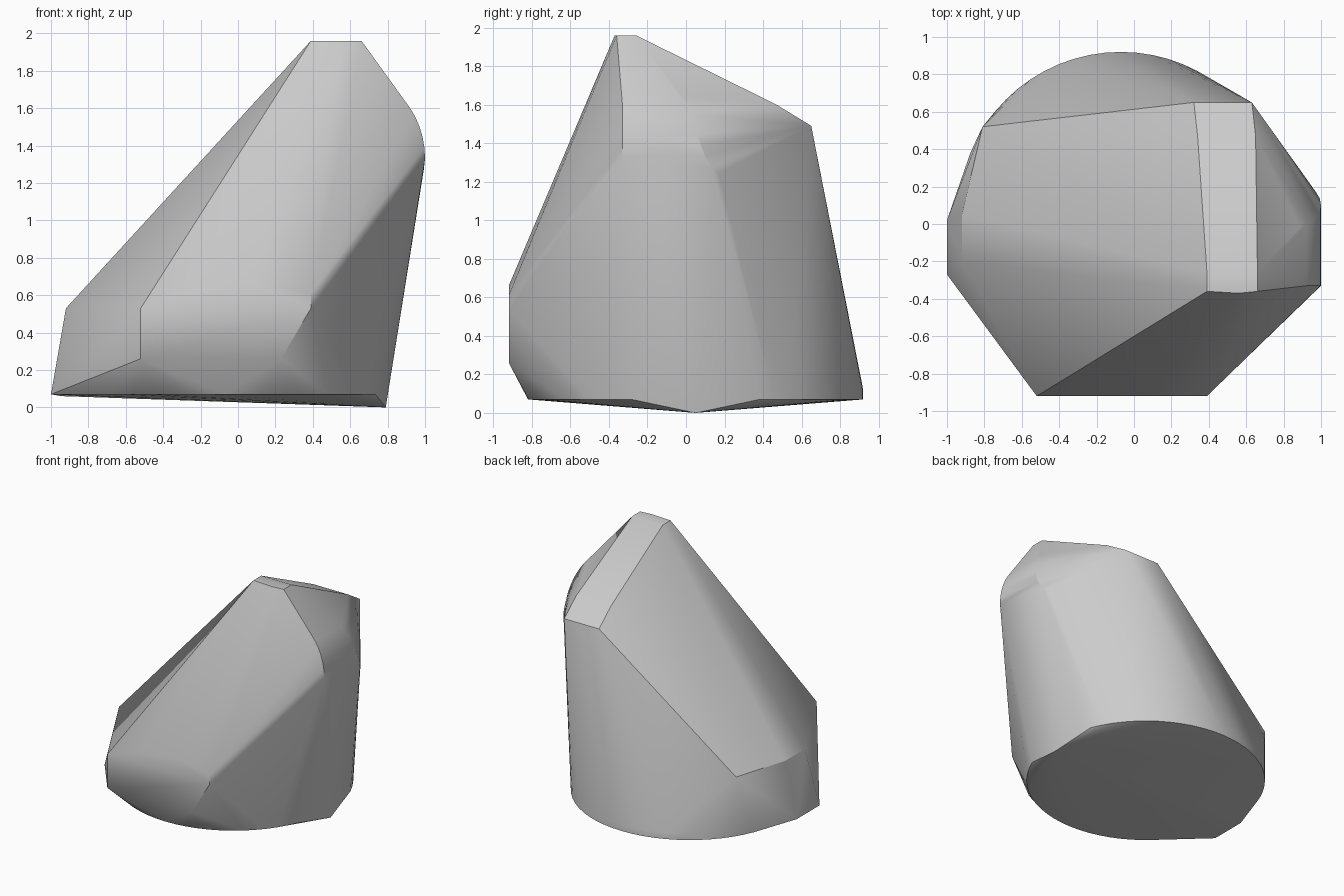
import bpy
import bmesh
from math import cos, sin, radians, pi
from mathutils import Vector

default_cube = bpy.data.objects.get("Cube")
if default_cube:
    bpy.data.objects.remove(default_cube, do_unlink=True)


def make_material(name, value):
    material = bpy.data.materials.new(name)
    material.use_nodes = True
    colour = (value, value, value, 1.0)
    material.diffuse_color = colour
    material.node_tree.nodes["Principled BSDF"].inputs["Base Color"].default_value = colour
    return material


def ring(centre, radius, height, count, keep):
    """Points of a horizontal circle that satisfy the keep rule."""
    points = []
    for step in range(count):
        angle = 2 * pi * step / count
        point = Vector((centre[0] + radius * cos(angle), centre[1] + radius * sin(angle), height))
        if keep(point):
            points.append(point)
    return points


def across(y, z, *xs):
    """A row of points running from side to side."""
    return [Vector((x, y, z)) for x in xs]


def along(x, z, *ys):
    """A row of points running from front to back."""
    return [Vector((x, y, z)) for y in ys]


# Round foot, left open on the side where the low tip sits
centre = (-0.07, 0.05)
radius = 0.87
foot = ring(centre, radius, 0.07, 64, lambda p: p.x < 0 or not -0.27 < p.y < 0.36)
foot += ring(centre, radius, 0.12, 64, lambda p: p.y > 0.75)
foot += along(0.79, 0, 0.05) + along(-0.94, 0.06, 0.05)

# Upright front facet
front = across(-0.92, 0.26, -0.52, 0.23)
front += across(-0.92, 0.53, -0.52, 0.39)
front += across(-0.92, 0.61, -0.25, 0.39)
front += across(-0.92, 0.66, 0.08)

# Flared low side
flare = along(-1, 0.07, -0.27, 0.02) + along(-0.92, 0.53, -0.2, 0.05)
flare += along(-0.81, 0.55, 0.52)

# Narrow crest sloping down to the back
crest = across(-0.36, 1.96, 0.39, 0.66) + across(-0.37, 1.96, 0.56)
crest += across(-0.26, 1.96, 0.39, 0.66)
crest += across(0.47, 1.6, 0.34, 0.65)
crest += across(0.65, 1.49, 0.32, 0.63)

# Rounded shoulder on the tall side
shoulder = []
for step in range(7):
    turn = radians(step * 8)
    x = 0.66 + 0.34 * cos(turn)
    z = 1.33 + 0.42 * sin(turn)
    shoulder += along(x, z, -0.33, 0.1 - 0.16 * sin(turn))
for step in range(1, 4):
    turn = radians(step * 15)
    shoulder += along(0.8 + 0.2 * cos(turn), 1.3 - 0.03 * step, 0.1 + 0.14 * sin(turn))

# Wrap the guide points in one faceted body
bm = bmesh.new()
for point in foot + front + flare + crest + shoulder:
    bm.verts.new(point)
hull = bmesh.ops.convex_hull(bm, input=bm.verts)
spare = {v for v in hull["geom_interior"] + hull["geom_unused"] if isinstance(v, bmesh.types.BMVert)}
bmesh.ops.delete(bm, geom=list(spare), context="VERTS")
bmesh.ops.dissolve_limit(bm, angle_limit=radians(1), verts=bm.verts, edges=bm.edges)
bmesh.ops.recalc_face_normals(bm, faces=bm.faces)

mesh = bpy.data.meshes.new("faceted_body")
bm.to_mesh(mesh)
bm.free()
mesh.materials.append(make_material("plain grey", 0.6))
body = bpy.data.objects.new("faceted_body", mesh)
bpy.context.collection.objects.link(body)

# Soft shading with crisp creases
bpy.ops.object.select_all(action="DESELECT")
body.select_set(True)
bpy.context.view_layer.objects.active = body
bpy.ops.object.shade_smooth_by_angle(angle=radians(30))
